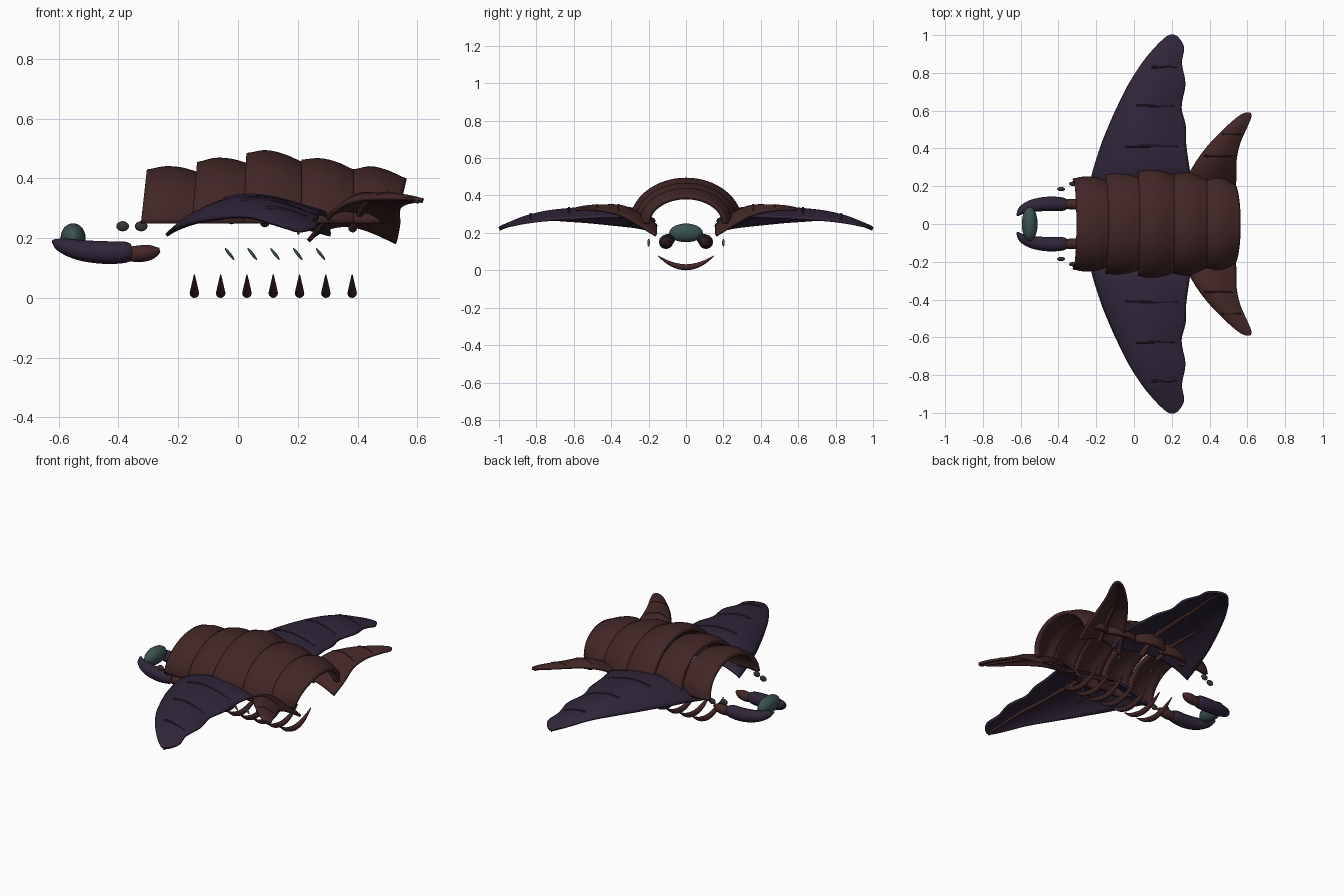
import bpy, bmesh, math
from mathutils import Vector

cube = bpy.data.objects.get("Cube")
if cube:
    bpy.data.objects.remove(cube, do_unlink=True)


def material(name, r, g, b):
    m = bpy.data.materials.new(name)
    m.use_nodes = True
    m.diffuse_color = (r, g, b, 1)
    node = m.node_tree.nodes["Principled BSDF"]
    node.inputs["Base Color"].default_value = (r, g, b, 1)
    node.inputs["Roughness"].default_value = 0.7
    return m


BROWN = material("dark red brown", 0.055, 0.02, 0.02)
PURPLE = material("dark purple", 0.03, 0.019, 0.042)
TEAL = material("dull teal", 0.042, 0.085, 0.078)
GREY = material("dark grey", 0.035, 0.035, 0.038)


def spline(points, t):
    """Catmull-Rom point at t in 0..1 along a list of tuples."""
    n = len(points) - 1
    f = min(max(t, 0), 1) * n
    i = min(int(f), n - 1)
    f -= i
    a, b, c, d = (Vector(points[min(max(k, 0), n)]) for k in range(i - 1, i + 3))
    return b + 0.5 * f * (c - a + f * (2 * a - 5 * b + 4 * c - d + f * (3 * (b - c) + d - a)))


def finish(name, bm, mat, thick=0, offset=0):
    bmesh.ops.recalc_face_normals(bm, faces=bm.faces)
    me = bpy.data.meshes.new(name)
    bm.to_mesh(me)
    bm.free()
    ob = bpy.data.objects.new(name, me)
    bpy.context.collection.objects.link(ob)
    me.materials.append(mat)
    if thick:
        mod = ob.modifiers.new("thickness", "SOLIDIFY")
        mod.thickness, mod.offset = thick, offset
    bpy.ops.object.select_all(action="DESELECT")
    ob.select_set(True)
    bpy.context.view_layer.objects.active = ob
    bpy.ops.object.shade_smooth_by_angle(angle=math.radians(40))
    return ob


def sheet(name, func, nu, nv, mat, thick, offset=0):
    """Grid surface from func(u, v)."""
    bm = bmesh.new()
    rows = [[bm.verts.new(func(i / nu, j / nv)) for j in range(nv + 1)] for i in range(nu + 1)]
    for p, q in zip(rows, rows[1:]):
        for j in range(nv):
            bm.faces.new((p[j], q[j], q[j + 1], p[j + 1]))
    return finish(name, bm, mat, thick, offset)


def tube(name, points, mat, steps=16, sides=12):
    """Tapered tube along points of (x, y, z, radius)."""
    bm = bmesh.new()
    path = [spline(points, i / steps) for i in range(steps + 1)]
    rings = []
    for i, p in enumerate(path):
        t = (path[min(i + 1, steps)] - path[max(i - 1, 0)]).to_3d().normalized()
        side = t.cross(Vector((0, 0, 1))).normalized()
        up = side.cross(t)
        rings.append([bm.verts.new(p.to_3d() + p[3] * (math.cos(a) * side + math.sin(a) * up))
                      for a in (math.tau * k / sides for k in range(sides))])
    for p, q in zip(rings, rings[1:]):
        for k in range(sides):
            n = (k + 1) % sides
            bm.faces.new((p[k], p[n], q[n], q[k]))
    bm.faces.new(rings[0])
    bm.faces.new(rings[-1])
    return finish(name, bm, mat)


def ball(name, loc, size, mat, tilt=0):
    bm = bmesh.new()
    bmesh.ops.create_uvsphere(bm, u_segments=24, v_segments=14, radius=1)
    ob = finish(name, bm, mat)
    ob.location, ob.scale, ob.rotation_euler = loc, size, (0, tilt, 0)
    return ob


# Overlapping arched back plates: x start, x end, top heights, lean of the ends
BASE = 0.25
PLATES = [(-0.305, -0.125, 0.43, 0.441, 0.42, -0.02),
          (-0.137, 0.04, 0.455, 0.469, 0.45, -0.018),
          (0.028, 0.225, 0.485, 0.495, 0.453, -0.01),
          (0.213, 0.395, 0.463, 0.468, 0.428, 0.0),
          (0.383, 0.565, 0.43, 0.441, 0.40, 0.0)]
for n, (x0, x1, z0, zm, z1, lean) in enumerate(PLATES):
    lean_end = PLATES[n + 1][5] if n < 4 else -0.035

    def arch(u, v):
        a = math.pi * v
        top = spline([(z0, 0, 0), (zm, 0, 0), ((zm + z1) / 2 + 0.006, 0, 0), (z1, 0, 0)], u)[0] - BASE
        drop = 1 - math.sin(a)
        x = x0 + (x1 - x0) * u + (lean * (1 - u) + lean_end * u) * drop
        return x, (0.07 + 0.95 * top) * math.cos(a), BASE + top * math.sin(a)

    plate = sheet(f"back_plate_{n + 1}", arch, 10, 40, BROWN, 0.022, -1)
    # keep the thickness on the inner side of the arch
    if plate.data.polygons[200].normal.z < 0:
        plate.data.flip_normals()

# Wing and fin sections: y, leading x, trailing x, leading z, trailing z, camber
WING = [(0.17, -0.24, 0.31, 0.21, 0.21, 0.06), (0.28, -0.215, 0.295, 0.23, 0.28, 0.075),
        (0.42, -0.17, 0.275, 0.245, 0.285, 0.075), (0.52, -0.13, 0.272, 0.255, 0.28, 0.07),
        (0.62, -0.085, 0.25, 0.262, 0.275, 0.06), (0.74, -0.025, 0.27, 0.27, 0.268, 0.045),
        (0.85, 0.045, 0.252, 0.268, 0.255, 0.026), (0.93, 0.11, 0.264, 0.25, 0.24, 0.012),
        (0.98, 0.16, 0.24, 0.235, 0.23, 0.004), (1.0, 0.19, 0.215, 0.225, 0.225, 0)]
FIN = [(0.16, 0.235, 0.53, 0.19, 0.185, 0.055), (0.25, 0.285, 0.54, 0.25, 0.24, 0.055),
       (0.34, 0.34, 0.54, 0.30, 0.29, 0.045), (0.43, 0.41, 0.56, 0.325, 0.315, 0.025),
       (0.52, 0.50, 0.60, 0.33, 0.325, 0.014), (0.57, 0.56, 0.62, 0.33, 0.325, 0.006),
       (0.59, 0.60, 0.615, 0.33, 0.328, 0)]


def foil(sections, side):
    def point(u, v):
        y, xl, xt, zl, zt, camber = spline(sections, v)
        z = zl + (zt - zl) * u + camber * math.sin(math.pi * u ** 0.8)
        return Vector((xl + (xt - xl) * u, side * y, z))
    return point


def along(point, u0, u1, v0, v1, r0, r1, lift, n=8):
    """Tube points that follow a foil surface."""
    out = []
    for i in range(n + 1):
        t = i / n
        p = point(u0 + (u1 - u0) * t, v0 + (v1 - v0) * t)
        out.append((p.x, p.y, p.z + lift, r0 + (r1 - r0) * t))
    return out


for side, tag in ((1, "back"), (-1, "front")):
    wing, fin = foil(WING, side), foil(FIN, side)
    sheet(f"wing_{tag}", wing, 24, 48, PURPLE, 0.012)
    sheet(f"hind_fin_{tag}", fin, 16, 32, BROWN, 0.014)
    # spars under the wing and fin
    tube(f"wing_spar_{tag}", along(wing, 0.6, 0.5, 0, 0.97, 0.016, 0.004, -0.012), BROWN, 32)
    tube(f"wing_short_spar_{tag}", along(wing, 0.4, 0.2, 0, 0.35, 0.013, 0.004, -0.012), BROWN)
    tube(f"fin_spar_{tag}", along(fin, 0.5, 0.5, 0, 0.95, 0.014, 0.004, -0.01), BROWN)
    # ridges across the upper faces
    for k, v in enumerate((0.215, 0.45, 0.645)):
        tube(f"wing_ridge_{tag}_{k + 1}", along(wing, 0.28, 0.9, v, v, 0.008, 0.004, 0.005), PURPLE, sides=8)
    for k, v in enumerate((0.37, 0.58)):
        tube(f"fin_ridge_{tag}_{k + 1}", along(fin, 0.1, 0.9, v, v, 0.005, 0.004, 0.006), BROWN, sides=8)

    # pincers with short arms
    claw = [(-0.355, 0.105, 0.155, 0.026), (-0.38, 0.105, 0.153, 0.036), (-0.45, 0.107, 0.152, 0.038),
            (-0.53, 0.098, 0.16, 0.034), (-0.59, 0.075, 0.176, 0.024), (-0.618, 0.045, 0.19, 0.006)]
    arm = [(-0.38, 0.105, 0.147, 0.022), (-0.33, 0.105, 0.148, 0.028),
           (-0.29, 0.106, 0.153, 0.024), (-0.262, 0.107, 0.16, 0.008)]
    for name, pts, mat in (("pincer", claw, PURPLE), ("pincer_arm", arm, BROWN)):
        tube(f"{name}_{tag}", [(x, side * y, z, r) for x, y, z, r in pts], mat)

    # eyes beside the front plate
    ball(f"front_eye_{tag}", (-0.386, side * 0.185, 0.24), (0.021, 0.011, 0.017), GREY)
    ball(f"rear_eye_{tag}", (-0.324, side * 0.213, 0.24), (0.021, 0.011, 0.017), GREY)

    # slanted gill slits
    for k in range(5):
        ball(f"gill_{tag}_{k + 1}", (-0.028 + 0.076 * k, side * 0.2, 0.147), (0.025, 0.007, 0.005),
             TEAL, math.radians(52))

# Head orb held by the pincers
ball("head_orb", (-0.552, 0, 0.2), (0.042, 0.09, 0.05), TEAL)

# Curved belly ribs
for k in range(7):
    x = -0.146 + 0.088 * k
    rib = [(x, -0.15, 0.077, 0.002), (x, -0.08, 0.034, 0.012), (x, 0, 0.016, 0.016),
           (x, 0.08, 0.034, 0.012), (x, 0.15, 0.077, 0.002)]
    tube(f"belly_rib_{k + 1}", rib, BROWN)
